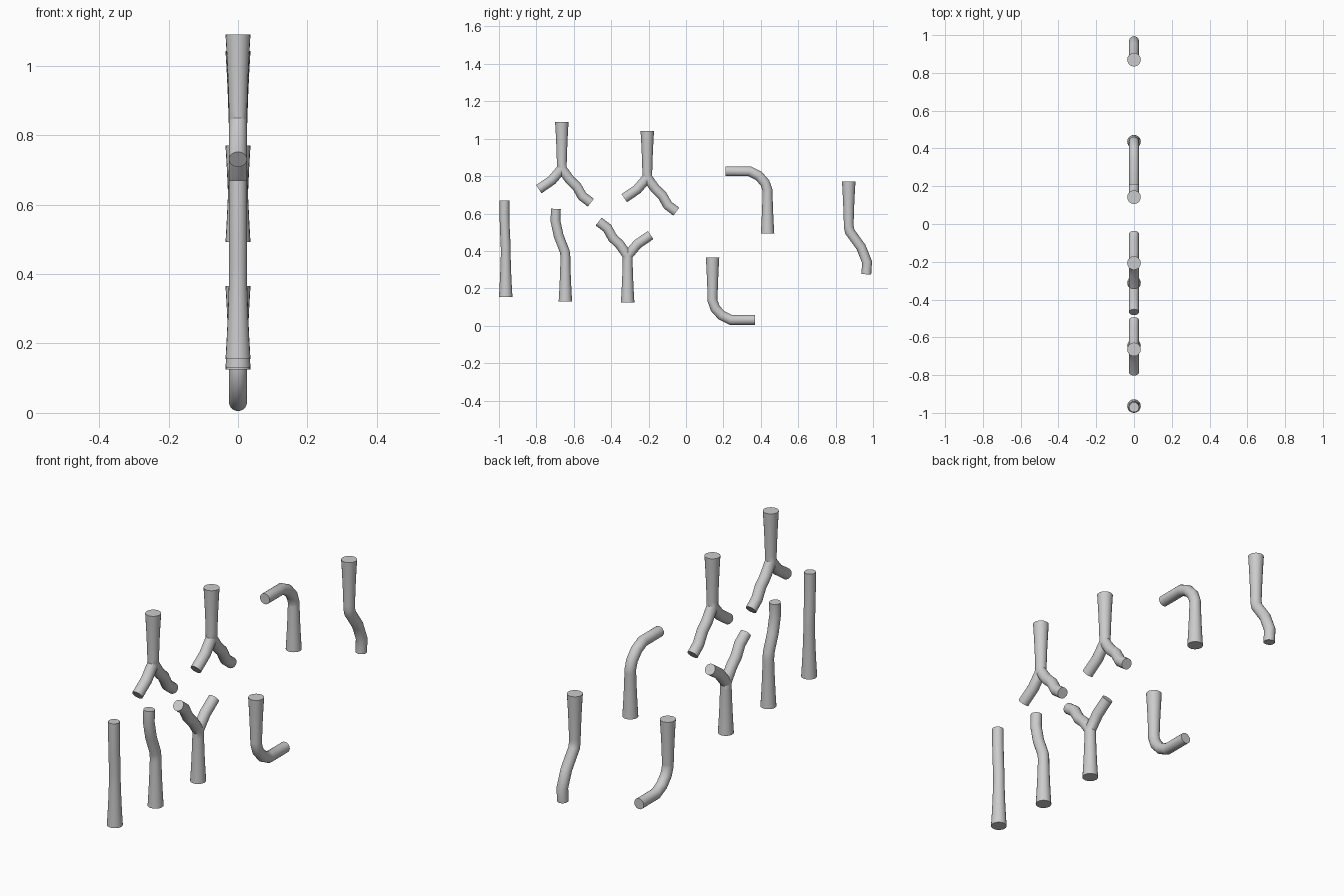
import bpy, bmesh, math
from mathutils import Vector

if "Cube" in bpy.data.objects:
    bpy.data.objects.remove(bpy.data.objects["Cube"])

SIDES = 20
R = 0.0262
# flared trunk: (height, radius)
FLARE = [(0, 0.036), (0.06, 0.0325), (0.13, 0.0292), (0.22, R)]

# bends above the trunk: (y, z) points
ELBOW = [(0, .232), (-.014, .272), (-.048, .31), (-.096, .334), (-.226, .334)]
LONG_ARM = [(0, .25), (-.043, .31), (-.08, .345), (-.109, .397), (-.155, .432)]
SHORT_ARM = [(0, .21), (0, .25), (.053, .312), (.123, .36)]
OFFSET = [(0, .24), (-.006, .267), (-.066, .35), (-.098, .43), (-.094, .495)]


def sweep(bm, pts):
    """Round tube with mitred rings through (y, z, radius) points."""
    P = [Vector((0, y, z)) for y, z, r in pts]
    X = Vector((1, 0, 0))
    rings = []
    for i, p in enumerate(P):
        a = (p - P[i - 1]).normalized() if i else (P[1] - p).normalized()
        b = (P[i + 1] - p).normalized() if i < len(P) - 1 else a
        t = (a + b).normalized()
        side = t.cross(X) / max(t.dot(a), 0.5)
        r = pts[i][2]
        ring = []
        for k in range(SIDES):
            ang = 2 * math.pi * k / SIDES
            ring.append(bm.verts.new(p + X * r * math.cos(ang) + side * r * math.sin(ang)))
        rings.append(ring)
    for lo, hi in zip(rings, rings[1:]):
        for k in range(SIDES):
            n = (k + 1) % SIDES
            bm.faces.new((lo[k], lo[n], hi[n], hi[k]))
    bm.faces.new(rings[0][::-1])
    bm.faces.new(rings[-1])


def pipe(name, y, z, arm, branch=None, flip=False):
    """Flared trunk at (y, z), growing up, or down when flipped."""
    bm = bmesh.new()
    sweep(bm, [(0, h, r) for h, r in FLARE] + [(a, b, R) for a, b in arm])
    if branch:
        sweep(bm, [(a, b, R * (0.97 if b < .24 else 1)) for a, b in branch])
    if flip:
        for v in bm.verts:
            v.co.y, v.co.z = -v.co.y, -v.co.z
    bmesh.ops.recalc_face_normals(bm, faces=bm.faces)
    me = bpy.data.meshes.new(name)
    bm.to_mesh(me)
    bm.free()
    ob = bpy.data.objects.new(name, me)
    ob.location = (0, y, z)
    bpy.context.collection.objects.link(ob)
    bpy.ops.object.select_all(action='DESELECT')
    ob.select_set(True)
    bpy.context.view_layer.objects.active = ob
    bpy.ops.object.shade_smooth_by_angle(angle=math.radians(30))


# nearly straight and gently offset pipes
pipe("straight_pipe", -.964, .155, [(y * .07, z * 1.04) for y, z in OFFSET])
pipe("gentle_offset_pipe", -.645, .13, [(y * .54, z) for y, z in OFFSET])
# full offset pipe, hanging
pipe("offset_pipe", .87, .77, OFFSET, flip=True)
# forked pipes
pipe("fork_pipe_upright", -.312, .125, LONG_ARM, SHORT_ARM)
pipe("fork_pipe_hanging_left", -.664, 1.09, LONG_ARM, SHORT_ARM, flip=True)
pipe("fork_pipe_hanging_right", -.207, 1.042, LONG_ARM, SHORT_ARM, flip=True)
# elbow pipes
pipe("elbow_pipe_upright", .436, .492, ELBOW)
pipe("elbow_pipe_hanging", .142, .3605 + .005, ELBOW, flip=True)
